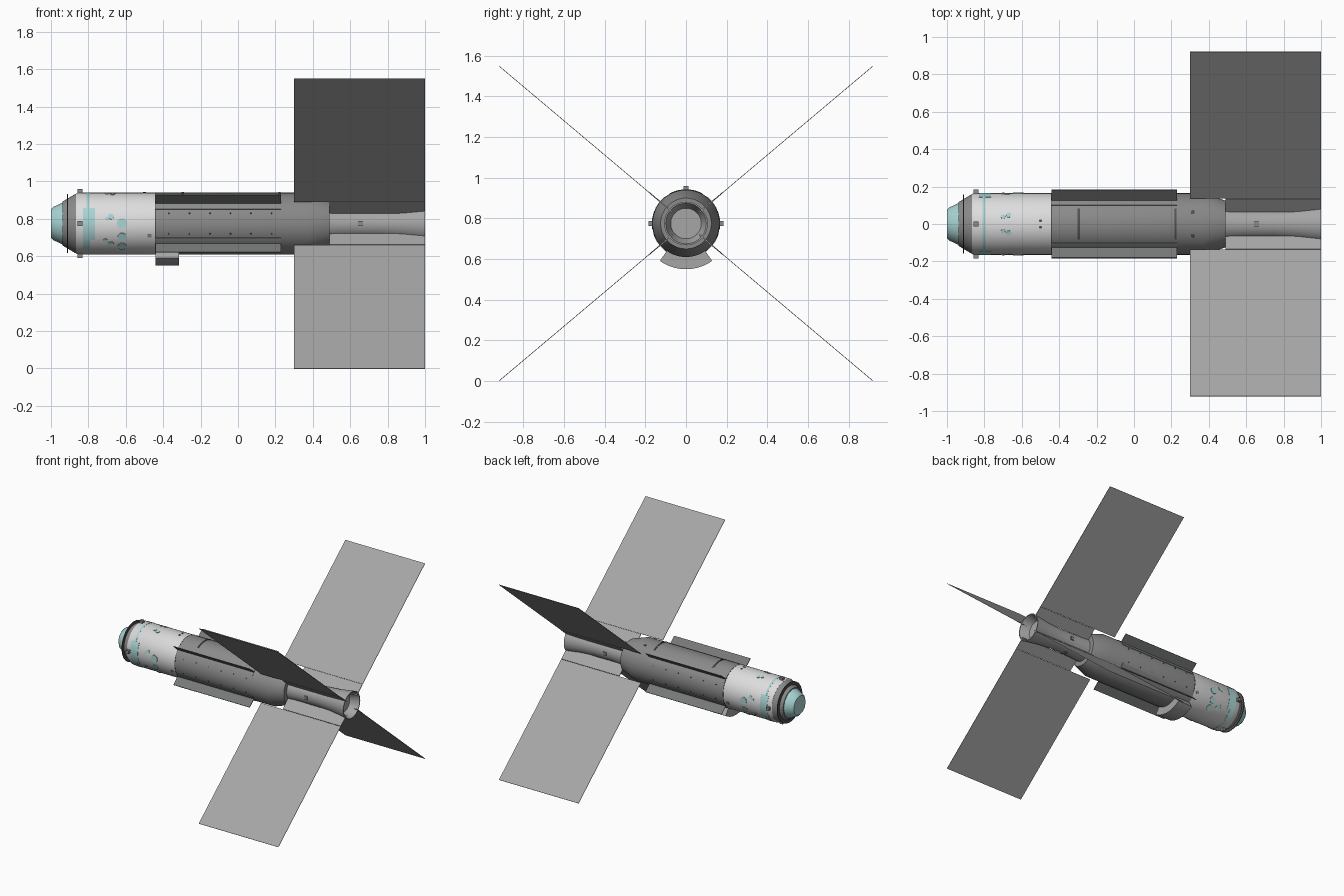
import bpy, bmesh
from math import sin, cos, pi, radians
from mathutils import Matrix, Vector

cube = bpy.data.objects.get("Cube")
if cube:
    bpy.data.objects.remove(cube, do_unlink=True)

AXIS = 0.775      # height of the centre line
BODY = 0.165      # body radius
FIN_ANGLE = 40.1  # elevation of the cross fins
FINS = (FIN_ANGLE, 180 - FIN_ANGLE, 180 + FIN_ANGLE, -FIN_ANGLE)


def material(name, r, g, b):
    m = bpy.data.materials.new(name)
    m.use_nodes = True
    m.diffuse_color = (r, g, b, 1)
    m.node_tree.nodes["Principled BSDF"].inputs["Base Color"].default_value = (r, g, b, 1)
    return m


white = material("pale grey paint", 0.72, 0.72, 0.72)
grey = material("body grey", 0.26, 0.26, 0.26)
fin_grey = material("fin grey", 0.38, 0.38, 0.38)
wing_grey = material("wing grey", 0.18, 0.19, 0.185)
dark = material("dark grey", 0.08, 0.08, 0.08)
teal = material("pale teal", 0.40, 0.66, 0.66)


def finish(bm, name, mat):
    bmesh.ops.recalc_face_normals(bm, faces=bm.faces)
    mesh = bpy.data.meshes.new(name)
    bm.to_mesh(mesh)
    bm.free()
    mesh.materials.append(mat)
    mesh.shade_smooth()
    mesh.set_sharp_from_angle(angle=radians(30))
    obj = bpy.data.objects.new(name, mesh)
    bpy.context.collection.objects.link(obj)
    return obj


def around(x, r, deg):
    a = radians(deg)
    return Vector((x, r * cos(a), AXIS + r * sin(a)))


def lathe(name, profile, mat, sides=48):
    """Turn (x, radius) points about the centre line, closing both ends."""
    bm = bmesh.new()
    rings = [[bm.verts.new(around(x, r, 360 * i / sides)) for i in range(sides)]
             for x, r in profile]
    for a, b in zip(rings, rings[1:]):
        for i in range(sides):
            j = (i + 1) % sides
            bm.faces.new((a[i], a[j], b[j], b[i]))
    bm.faces.new(rings[0])
    bm.faces.new(rings[-1])
    return finish(bm, name, mat)


def sector(name, x0, x1, r0, r1, a0, a1, mat, steps=12):
    """Solid curved block between two radii and two angles."""
    bm = bmesh.new()
    cuts = []
    for i in range(steps + 1):
        a = a0 + (a1 - a0) * i / steps
        cuts.append([bm.verts.new(around(x, r, a))
                     for x, r in ((x0, r0), (x1, r0), (x1, r1), (x0, r1))])
    for a, b in zip(cuts, cuts[1:]):
        for i in range(4):
            j = (i + 1) % 4
            bm.faces.new((a[i], a[j], b[j], b[i]))
    bm.faces.new(cuts[0])
    bm.faces.new(cuts[-1])
    return finish(bm, name, mat)


def block(name, x0, x1, r0, r1, width, deg, mat):
    """Box that stands radially on the centre line."""
    bm = bmesh.new()
    bmesh.ops.create_cube(bm, size=1)
    place = (Matrix.Translation((0, 0, AXIS)) @ Matrix.Rotation(radians(deg), 4, 'X')
             @ Matrix.Translation(((x0 + x1) / 2, (r0 + r1) / 2, 0))
             @ Matrix.Diagonal((x1 - x0, r1 - r0, width, 1)))
    bmesh.ops.transform(bm, matrix=place, verts=bm.verts)
    return finish(bm, name, mat)


def disc(name, x, deg, radius, mat, r=BODY):
    """Thin round cover lying on the body skin."""
    bm = bmesh.new()
    bmesh.ops.create_cone(bm, cap_ends=True, segments=16, radius1=radius,
                          radius2=radius, depth=0.006)
    place = (Matrix.Translation(around(x, r, deg))
             @ Matrix.Rotation(radians(deg - 90), 4, 'X'))
    bmesh.ops.transform(bm, matrix=place, verts=bm.verts)
    return finish(bm, name, mat)


# Nose
lathe("nose_window", [(-1, 0.075), (-0.985, 0.09), (-0.935, 0.113)], teal, 12)
lathe("nose_collar", [(-0.937, 0.118), (-0.92, 0.128), (-0.87, 0.158), (-0.862, 0.16)], grey)
lathe("nose_ring", [(-0.914, 0.157), (-0.908, 0.157)], dark)

# Body sections
lathe("front_body", [(-0.866, 0.16), (-0.855, BODY), (-0.44, BODY)], white)
lathe("middle_body", [(-0.44, BODY), (0.37, BODY), (0.49, 0.125), (0.49, 0.09)], grey)
lathe("tail_tube", [(0.48, 0.09), (0.6, 0.082), (0.75, 0.08), (0.88, 0.09), (1, 0.107),
                    (1, 0.1), (0.93, 0.075)], fin_grey)
lathe("seam_ring", [(-0.443, BODY + 0.001), (-0.438, BODY + 0.001)], dark)

# Cross-shaped fins and wings
for n, deg in enumerate(FINS, 1):
    block(f"tail_fin_{n}", 0.3, 1, 0.18, 1.204, 0.003, deg, fin_grey)
    block(f"tail_fin_root_{n}", 0.49, 1, 0.085, 0.178, 0.006, deg, fin_grey)
    block(f"front_wing_{n}", -0.44, 0.23, 0.16, 0.238, 0.005, deg, wing_grey)
    sector(f"wing_saddle_{n}", -0.44, 0.23, 0.16, BODY + 0.003, deg - 13, deg + 13, grey)

# Belly fairing
sector("belly_fairing", -0.44, -0.315, 0.155, 0.225, 235, 305, fin_grey, 16)

# Sensor blocks around the nose, and on the tail
for n in range(4):
    block(f"nose_sensor_{n + 1}", -0.858, -0.832, 0.15, 0.185, 0.025, n * 90, grey)
    block(f"tail_block_{n + 1}", 0.642, 0.668, 0.07, 0.088, 0.025, n * 90, grey)

# Top straps
for n, x in enumerate((-0.295, 0.222), 1):
    sector(f"top_strap_{n}", x - 0.006, x + 0.006, 0.16, BODY + 0.003, 60, 120, dark)

# Teal bands and round covers, mirrored on both sides
sector("teal_band", -0.81, -0.795, 0.16, BODY + 0.001, 0, 360, teal, 48)
covers = [(-0.62, 0, 0.028), (-0.62, -26, 0.024), (-0.62, -47, 0.024), (-0.7, 9, 0.01),
          (-0.68, 13, 0.015), (-0.71, -33, 0.012), (-0.68, -41, 0.016),
          (-0.7, 76, 0.012), (-0.67, 73, 0.014)]
for side in (0, 1):
    def turn(a):
        return 180 - a if side else a
    name = ("back", "front")[side]
    sector(f"{name}_teal_patch", -0.83, -0.765, 0.16, BODY + 0.002, turn(-32), turn(30), teal)
    sector(f"{name}_lower_patch", -0.83, -0.79, 0.16, BODY + 0.002, turn(-60), turn(-32), teal)
    for n, (x, a, r) in enumerate(covers, 1):
        disc(f"{name}_cover_{n}", x, turn(a), r, teal)
    # small hatches and fasteners
    block(f"{name}_hatch", -0.485, -0.462, 0.16, 0.168, 0.02, turn(-23), grey)
    for n in range(6):
        disc(f"{name}_fastener_{n + 1}", -0.37 + n * 0.11, turn(20), 0.005, dark)
        disc(f"{name}_lower_fastener_{n + 1}", -0.37 + n * 0.11, turn(-20), 0.005, dark)
    disc(f"{name}_top_stud", -0.5, turn(84), 0.008, dark)
    disc(f"{name}_rear_stud", 0.315, turn(67), 0.01, dark)
